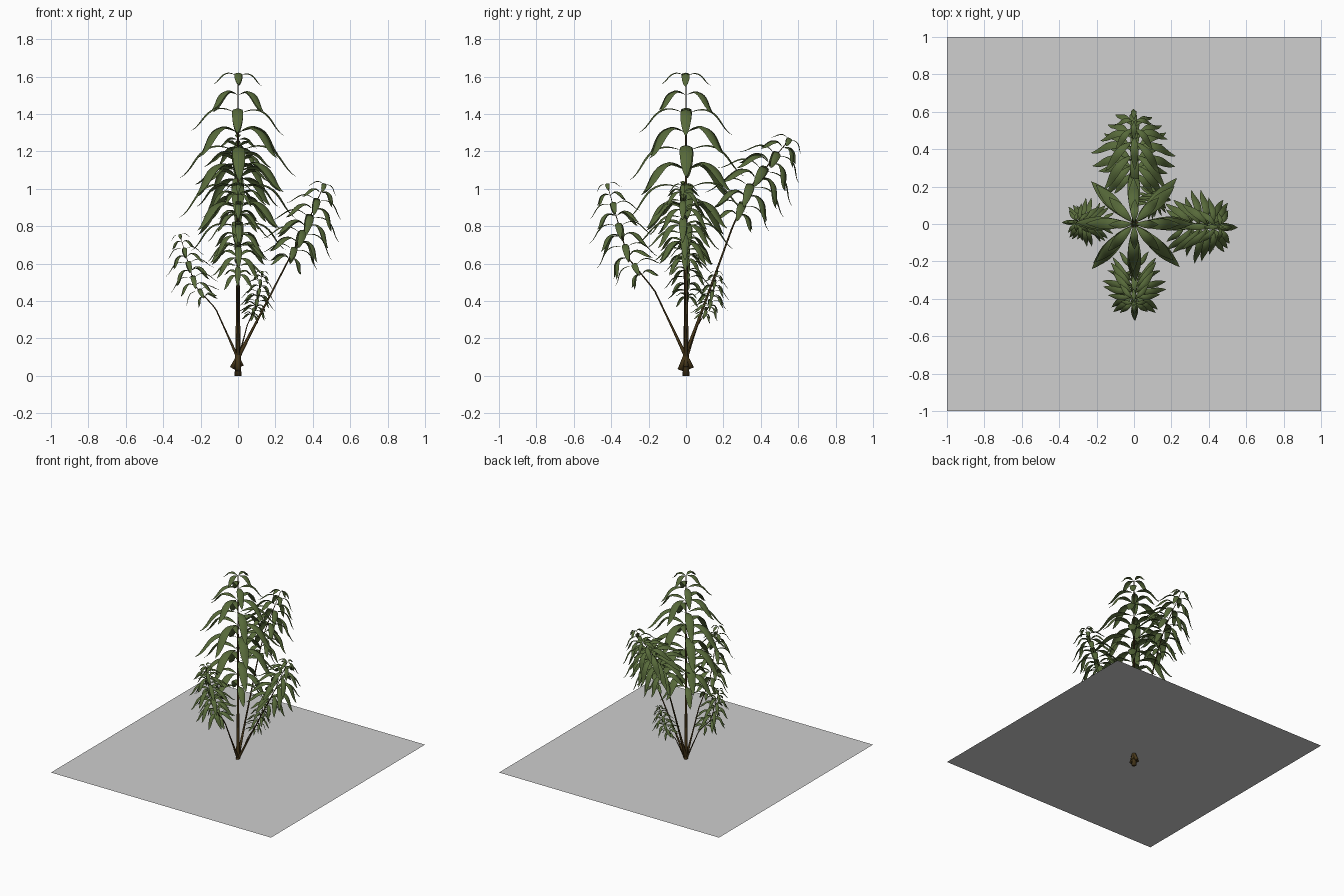
import bpy, bmesh, math, random
from mathutils import Vector, Matrix

if "Cube" in bpy.data.objects:
    bpy.data.objects.remove(bpy.data.objects["Cube"])

random.seed(4)


def material(name, rgb):
    m = bpy.data.materials.new(name)
    m.diffuse_color = (*rgb, 1)
    m.use_nodes = True
    m.node_tree.nodes["Principled BSDF"].inputs["Base Color"].default_value = m.diffuse_color
    return m


GREEN = material("leaf green", (0.095, 0.142, 0.042))
BROWN = material("stem brown", (0.062, 0.038, 0.010))
GREY = material("ground grey", (0.62, 0.62, 0.62))


def finish(bm, name, mat, smooth=True):
    me = bpy.data.meshes.new(name)
    bm.to_mesh(me)
    bm.free()
    ob = bpy.data.objects.new(name, me)
    bpy.context.collection.objects.link(ob)
    me.materials.append(mat)
    for p in me.polygons:
        p.use_smooth = smooth
    return ob


def along(path, t):
    """Point and direction at fraction t of a polyline's length."""
    lens = [(b - a).length for a, b in zip(path, path[1:])]
    d = t * sum(lens)
    for a, b, l in zip(path, path[1:], lens):
        if d <= l + 1e-6:
            return a.lerp(b, d / l), (b - a).normalized()
        d -= l
    return path[-1], (path[-1] - path[-2]).normalized()


def grid_faces(bm, rows, closed=False):
    for r0, r1 in zip(rows, rows[1:]):
        n = len(r0)
        for i in range(n if closed else n - 1):
            j = (i + 1) % n
            bm.faces.new((r0[i], r0[j], r1[j], r1[i]))


# Tapered eight-sided stem along a path, flared at the foot
def stem(name, path, foot, thin, steps=24):
    bm = bmesh.new()
    rows = []
    for k in range(steps + 1):
        t = k / steps
        p, d = along(path, t)
        q = Vector((0, 0, 1)).rotation_difference(d)
        r = thin * (1 - 0.75 * t) + (foot - thin) * max(0, 1 - 3 * t) ** 2
        rows.append([bm.verts.new(p + q @ Vector((r * math.cos(a), r * math.sin(a), 0)))
                     for a in (i * math.tau / 8 for i in range(8))])
    grid_faces(bm, rows, True)
    bm.faces.new(rows[0][::-1])
    bm.faces.new(rows[-1])
    finish(bm, name, BROWN)


# One drooping lance-shaped leaf: narrow stalk, pointed tip, folded along its midrib
def leaf(bm, base, frame, angle, length, width):
    n = 14
    turn = Matrix.Rotation(angle, 3, 'Z')
    lift = random.uniform(-5, 5)
    x = z = 0.0
    rows = []
    for k in range(n + 1):
        t = k / n
        # rises, then droops to its steepest near 0.7, then eases at the tip
        s = math.radians(-14 + 42 * math.cos(math.pi * t / 0.7) + lift)
        w = max(0.05, math.sin(math.pi * max(0, t - 0.06) / 0.94) ** 0.8) * width / 2
        if k == n:
            w = 0.0004
        row = []
        for u in (-1, -0.5, 0, 0.5, 1):
            drop = -0.3 * w * abs(u) ** 1.3
            p = Vector((x - math.sin(s) * drop, u * w, z + math.cos(s) * drop))
            row.append(bm.verts.new(base + frame @ (turn @ p)))
        rows.append(row)
        x += math.cos(s) * length / n
        z += math.sin(s) * length / n
    grid_faces(bm, rows)


# Whorls of four leaves, every other whorl turned by 45 degrees
def foliage(name, path, start, length, whorls=10):
    bm = bmesh.new()
    for k in range(whorls):
        t = k / (whorls - 1)
        p, d = along(path, start + (1 - start) * t)
        up = (d + Vector((0, 0, 0.5))).normalized()
        frame = Vector((0, 0, 1)).rotation_difference(up).to_matrix()
        # longest leaves a little below the middle, short ones at the tip
        rel = 1 - 0.38 * ((0.42 - t) / 0.42) ** 2 if t < 0.42 else 1 - 0.6 * ((t - 0.42) / 0.58) ** 2
        for i in range(4):
            a = i * math.pi / 2 + (k + 1) % 2 * math.pi / 4 + random.uniform(-0.04, 0.04)
            leaf(bm, p, frame, a, length * rel, length * 0.17 * (0.35 + 0.65 * rel))
    finish(bm, name, GREEN)


def shoot(name, heading, points, start, length, foot, thin):
    """Points are (distance out, height) in the direction of the heading."""
    h = math.radians(heading)
    path = [Vector((r * math.cos(h), r * math.sin(h), z)) for r, z in points]
    stem(name + "_stem", path, foot, thin)
    foliage(name + "_leaves", path, start, length)


# Upright main plant and five leaning shoots crossing at its foot
shoot("main", 0, [(0, 0), (0, 1.6)], 0.43, 0.41, 0.018, 0.012)
shoot("back", 90, [(-0.03, 0.03), (0.25, 0.8), (0.35, 1.02), (0.55, 1.26)], 0.64, 0.29, 0.016, 0.008)
shoot("right", -2, [(-0.03, 0.04), (0.25, 0.58), (0.36, 0.79), (0.46, 1.02)], 0.60, 0.25, 0.015, 0.007)
shoot("front", 270, [(-0.03, 0.04), (0.17, 0.46), (0.31, 0.63), (0.42, 1.02)], 0.52, 0.22, 0.014, 0.006)
shoot("left", 178, [(-0.02, 0.05), (0.12, 0.36), (0.23, 0.48), (0.31, 0.75)], 0.54, 0.165, 0.012, 0.005)
shoot("small", 52, [(-0.01, 0.06), (0.08, 0.27), (0.16, 0.38), (0.21, 0.555)], 0.54, 0.125, 0.010, 0.004)

# Ground sheet that the stems pass through
bm = bmesh.new()
bm.faces.new([bm.verts.new((x, y, 0.1)) for x, y in ((-1, -1), (1, -1), (1, 1), (-1, 1))])
finish(bm, "ground_sheet", GREY, False)
